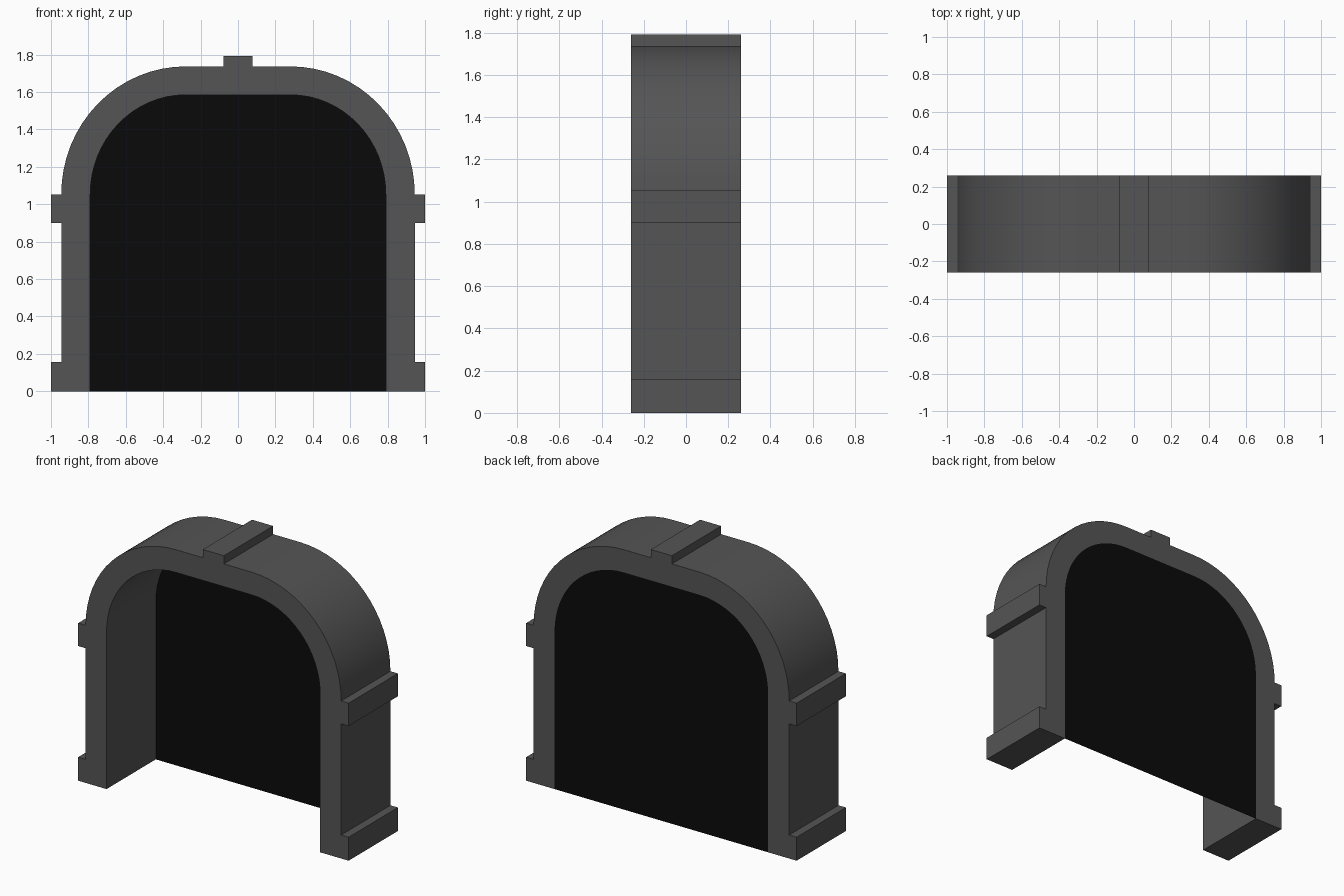
import bpy, bmesh
from math import sin, cos, pi, radians

if "Cube" in bpy.data.objects:
    bpy.data.objects.remove(bpy.data.objects["Cube"])

HALF_DEPTH = 0.26
SPRING = 1.053        # height where the curve starts
CENTRE_X = 0.28       # centre of the corner curves


def material(name, shade):
    mat = bpy.data.materials.new(name)
    mat.diffuse_color = (shade, shade, shade, 1)
    mat.use_nodes = True
    mat.node_tree.nodes["Principled BSDF"].inputs["Base Color"].default_value = mat.diffuse_color
    return mat


def corner(side_x, top_z, steps=16):
    """Quarter curve from the side wall up to the flat crown (right half)."""
    return [(CENTRE_X + (side_x - CENTRE_X) * cos(i / steps * pi / 2),
             SPRING + (top_z - SPRING) * sin(i / steps * pi / 2))
            for i in range(steps + 1)]


def mirrored(half):
    """Right half followed by its mirror image, as one continuous line."""
    return half + [(-x, z) for x, z in reversed(half)]


def make_object(name, outline, y, depth, mat):
    bm = bmesh.new()
    face = bm.faces.new([bm.verts.new((x, y, z)) for x, z in outline])
    if depth:
        ext = bmesh.ops.extrude_face_region(bm, geom=[face], use_keep_orig=True)
        moved = [v for v in ext["geom"] if isinstance(v, bmesh.types.BMVert)]
        bmesh.ops.translate(bm, verts=moved, vec=(0, depth, 0))
        bmesh.ops.recalc_face_normals(bm, faces=bm.faces)
    mesh = bpy.data.meshes.new(name)
    bm.to_mesh(mesh)
    bm.free()
    obj = bpy.data.objects.new(name, mesh)
    bpy.context.collection.objects.link(obj)
    mesh.materials.append(mat)
    bpy.ops.object.select_all(action='DESELECT')
    obj.select_set(True)
    bpy.context.view_layer.objects.active = obj
    bpy.ops.object.shade_smooth_by_angle(angle=radians(30))
    return obj


stone = material("dark_stone", 0.09)
black = material("black_opening", 0.003)

# Opening line, and outer line with foot blocks, spring blocks and keystone
inner = mirrored([(0.79, 0)] + corner(0.79, 1.585))
outer = mirrored([(1.0, 0), (1.0, 0.157), (0.945, 0.157),
                  (0.945, 0.90), (1.0, 0.90), (1.0, SPRING)]
                 + corner(0.945, 1.737)
                 + [(0.078, 1.737), (0.078, 1.792)])

# Arch frame
make_object("arch_frame", outer + inner[::-1], -HALF_DEPTH, 2 * HALF_DEPTH, stone)

# Black sheet closing the back of the opening
make_object("back_panel", inner, HALF_DEPTH, 0, black)
